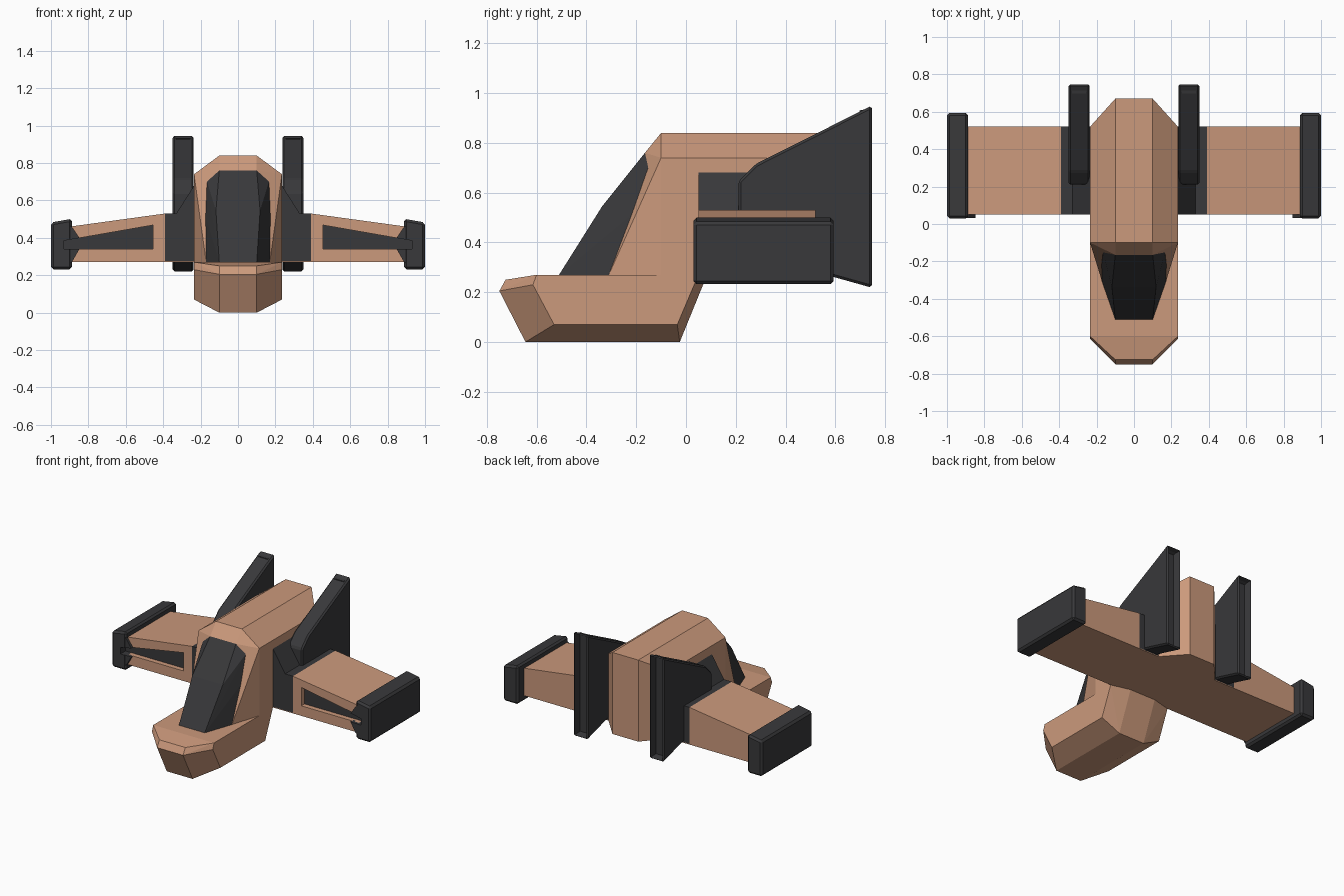
import bpy, bmesh
from mathutils import Vector

if "Cube" in bpy.data.objects:
    bpy.data.objects.remove(bpy.data.objects["Cube"])


def material(name, rgb):
    m = bpy.data.materials.new(name)
    m.diffuse_color = (*rgb, 1)
    m.use_nodes = True
    m.node_tree.nodes["Principled BSDF"].inputs["Base Color"].default_value = m.diffuse_color
    return m


TAN = material("tan_hull", (0.60, 0.32, 0.20))
DARK = material("dark_trim", (0.04, 0.04, 0.043))


def finish(bm, name, mat):
    bmesh.ops.recalc_face_normals(bm, faces=bm.faces)
    me = bpy.data.meshes.new(name)
    bm.to_mesh(me)
    bm.free()
    ob = bpy.data.objects.new(name, me)
    bpy.context.collection.objects.link(ob)
    if mat:
        me.materials.append(mat)
    return ob


def hull(name, half, mat):
    """Convex faceted solid from one half's points, mirrored in x."""
    bm = bmesh.new()
    for x, y, z in half:
        bm.verts.new((x, y, z))
        bm.verts.new((-x, y, z))
    res = bmesh.ops.convex_hull(bm, input=bm.verts)
    junk = {g for g in res["geom_interior"] + res["geom_unused"]
            if isinstance(g, bmesh.types.BMVert)}
    bmesh.ops.delete(bm, geom=list(junk), context='VERTS')
    bmesh.ops.dissolve_limit(bm, angle_limit=0.02, verts=bm.verts, edges=bm.edges)
    return finish(bm, name, mat)


def prism(name, profile, a, b, axis, mat, bevel=0.0, rear_recess=False, side=1):
    """Profile extruded from a to b: axis 'y' takes (x, z), 'x' takes (y, z)."""
    def place(p, t):
        v = Vector((p[0], t, p[1])) if axis == 'y' else Vector((t, p[0], p[1]))
        v.x *= side
        return v
    bm = bmesh.new()
    ra = [bm.verts.new(place(p, a)) for p in profile]
    rb = [bm.verts.new(place(p, b)) for p in profile]
    n = len(profile)
    bm.faces.new(ra)
    bm.faces.new(rb)
    for i in range(n):
        j = (i + 1) % n
        bm.faces.new((ra[i], ra[j], rb[j], rb[i]))
    bmesh.ops.recalc_face_normals(bm, faces=bm.faces)
    if bevel:
        bmesh.ops.bevel(bm, geom=bm.edges[:], offset=bevel, segments=1,
                        affect='EDGES', clamp_overlap=True)
    if rear_recess:
        bm.normal_update()
        back = max((f for f in bm.faces if f.normal.y > 0.99), key=lambda f: f.calc_area())
        bmesh.ops.inset_individual(bm, faces=[back], thickness=0.014)
        bmesh.ops.translate(bm, verts=back.verts, vec=(0, -0.05, 0))
    return finish(bm, name, mat)


def cut(ob, cutter):
    m = ob.modifiers.new("slot", 'BOOLEAN')
    m.operation = 'DIFFERENCE'
    m.solver = 'EXACT'
    m.object = cutter
    bpy.context.view_layer.objects.active = ob
    bpy.ops.object.modifier_apply(modifier=m.name)


# Drooping nose
hull("nose", [(.1, -.645, 0), (.235, -.53, .07), (.1, -.75, .205), (.235, -.615, .23),
              (.1, -.725, .25), (.235, -.6, .27), (.1, -.025, 0), (.235, -.035, .07),
              (.235, .05, .27), (.1, .085, .27)], TAN)

# Main fuselage with chamfered roof and tail
hull("fuselage", [(.235, -.1, .27), (.235, -.1, .74), (.1, -.1, .84),
                  (.235, .52, .27), (.235, .52, .74), (.1, .67, .27), (.1, .67, .84)], TAN)

# Windscreen frame and glass share the same rim
rim = [(.17, -.31, .27), (.175, -.21, .52), (.17, -.135, .715), (.1, -.165, .76)]
hull("cockpit_frame", rim + [(.235, -.1, .27), (.235, -.1, .74), (.1, -.1, .84)], TAN)
hull("canopy", rim + [(.1, -.51, .27), (.118, -.337, .545)], DARK)

# Belly plate joining the wings
hull("belly_plate", [(.39, y, z) for y in (.05, .52) for z in (.27, .275)], TAN)

slot = [(.455, .34), (.93, .34), (.93, .385), (.455, .468)]
for s, tag in ((1, "left"), (-1, "right")):
    # Wing root fairing
    prism(f"wing_root_{tag}", [(.22, .275), (.39, .275), (.39, .53), (.33, .53), (.235, .68),
                               (.22, .68)], .05, .52, 'y', DARK, side=s)
    # Tapered wing, tip pod and its front flange, all slotted
    wing = prism(f"wing_{tag}", [(.39, .27), (.9, .27), (.9, .46), (.39, .53)],
                 .05, .52, 'y', TAN, side=s)
    pod = prism(f"wingtip_pod_{tag}", [(.887, .232), (1, .232), (1, .482), (.887, .502)],
                .03, .593, 'y', DARK, bevel=.013, side=s)
    flange = prism(f"pod_flange_{tag}", [(.905, .26), (.905, .47), (.885, .455), (.848, .40),
                                         (.848, .34), (.885, .275)], .032, .07, 'y', DARK, side=s)
    cutter = prism("slot_cutter", slot, -.02, .1, 'y', None, side=s)
    for ob in (wing, pod, flange):
        cut(ob, cutter)
    bpy.data.objects.remove(cutter)
    prism(f"intake_panel_{tag}", slot, .085, .105, 'y', DARK, side=s)
    # Tail fin with hollow trailing edge
    prism(f"tail_fin_{tag}", [(.747, .218), (.59, .262), (.5, .285), (.21, .45), (.21, .645),
                              (.28, .715), (.747, .95)], .237, .35, 'x', DARK,
          bevel=.01, rear_recess=True, side=s)
